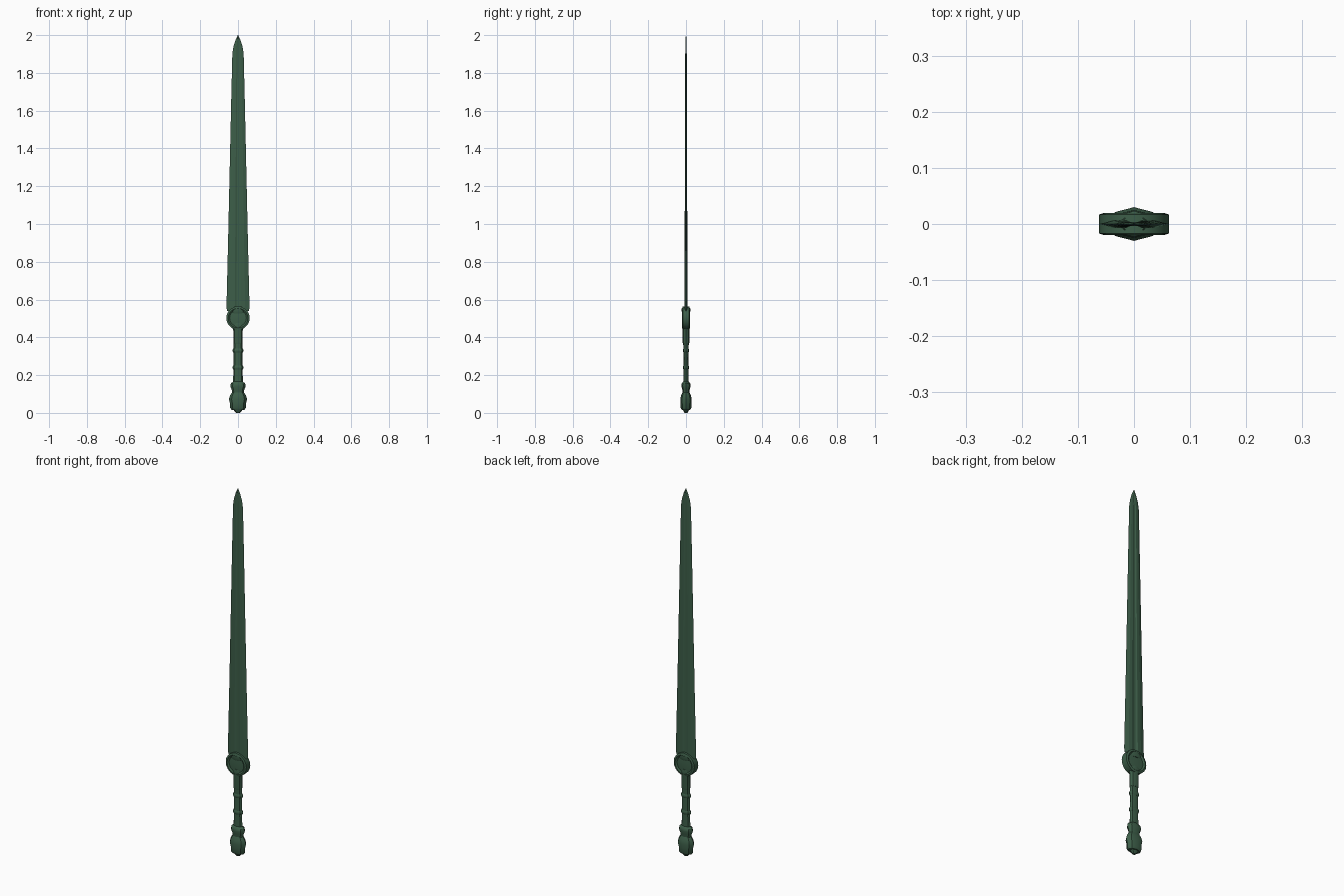
import bpy, bmesh, math

if "Cube" in bpy.data.objects:
    bpy.data.objects.remove(bpy.data.objects["Cube"])

green = bpy.data.materials.new("dark green metal")
green.diffuse_color = (0.046, 0.112, 0.066, 1)
green.use_nodes = True
green.node_tree.nodes["Principled BSDF"].inputs["Base Color"].default_value = green.diffuse_color


def loft(name, rings, smooth=25):
    """Skin a list of equal-length closed rings and cap both ends."""
    bm = bmesh.new()
    vs = [[bm.verts.new(p) for p in r] for r in rings]
    n = len(rings[0])
    for a, b in zip(vs, vs[1:]):
        for i in range(n):
            j = (i + 1) % n
            bm.faces.new((a[i], a[j], b[j], b[i]))
    bm.faces.new(vs[0][::-1])
    bm.faces.new(vs[-1])
    bmesh.ops.remove_doubles(bm, verts=bm.verts, dist=1e-5)
    bmesh.ops.recalc_face_normals(bm, faces=bm.faces)
    me = bpy.data.meshes.new(name)
    bm.to_mesh(me)
    bm.free()
    me.materials.append(green)
    ob = bpy.data.objects.new(name, me)
    bpy.context.collection.objects.link(ob)
    bpy.context.view_layer.objects.active = ob
    ob.select_set(True)
    bpy.ops.object.shade_smooth_by_angle(angle=math.radians(smooth))
    ob.select_set(False)
    return ob


def column(name, profile, n=8):
    """Upright oval column; profile rows are z, x radius, y radius."""
    t = [2 * math.pi * i / n for i in range(n)]
    return loft(name, [[(rx * math.cos(a), ry * math.sin(a), z) for a in t]
                       for z, rx, ry in profile], 35)


def disc(name, profile, zc, n=20):
    """Disc lying across y; profile rows are y, radius."""
    t = [2 * math.pi * i / n for i in range(n)]
    return loft(name, [[(r * math.cos(a), y, zc + r * math.sin(a)) for a in t]
                       for y, r in profile])


# blade: bevelled edges with a central fuller, tapering to a point
def blade_ring(z, w, t):
    half = [(w, 0), (0.62 * w, 0.8 * t), (0.28 * w, t), (0.12 * w, 0.5 * t)]
    top = half + [(-x, y) for x, y in half[::-1]]
    return [(x, y, z) for x, y in top] + [(x, -y, z) for x, y in top[-2:0:-1]]


loft("blade", [blade_ring(*r) for r in (
    (0.54, 0.058, 0.008), (0.56, 0.061, 0.008), (0.93, 0.052, 0.007),
    (1.65, 0.036, 0.005), (1.90, 0.030, 0.004), (1.94, 0.024, 0.0035),
    (1.975, 0.013, 0.003), (2.0, 0.001, 0.0005))], 5)

# round guard with chamfered rim and a shallow dished face
disc("guard_disc", [(-0.016, 0.02), (-0.014, 0.044), (-0.020, 0.052), (-0.017, 0.062),
                    (0.017, 0.062), (0.020, 0.052), (0.014, 0.044), (0.016, 0.02)], 0.502)

# collar holding the blade and the socket below the guard
column("blade_collar", [(0.525, 0.036, 0.019), (0.538, 0.040, 0.023),
                        (0.552, 0.036, 0.023), (0.562, 0.024, 0.014)])
column("guard_socket", [(0.365, 0.024, 0.016), (0.375, 0.025, 0.018),
                        (0.435, 0.025, 0.018), (0.455, 0.032, 0.021), (0.475, 0.03, 0.018)])

# grip with two ring bands
column("grip", [(0.13, 0.028, 0.015), (0.20, 0.025, 0.014),
                (0.29, 0.023, 0.013), (0.38, 0.024, 0.015)])
for i, z in enumerate((0.24, 0.33)):
    column(f"grip_ring_{i + 1}", [(z - 0.01, 0.025, 0.014), (z - 0.004, 0.029, 0.017),
                                  (z + 0.004, 0.029, 0.017), (z + 0.01, 0.025, 0.014)])

# flared ferrule, pommel and end cap
column("ferrule", [(0.105, 0.030, 0.018), (0.125, 0.034, 0.020), (0.142, 0.041, 0.025),
                   (0.156, 0.038, 0.023), (0.165, 0.027, 0.015)])
column("pommel", [(0.016, 0.034, 0.022), (0.026, 0.041, 0.028), (0.050, 0.042, 0.028),
                  (0.072, 0.048, 0.030), (0.092, 0.042, 0.026), (0.110, 0.030, 0.018)])
column("pommel_cap", [(0.0, 0.009, 0.007), (0.010, 0.019, 0.014), (0.020, 0.026, 0.018)])
